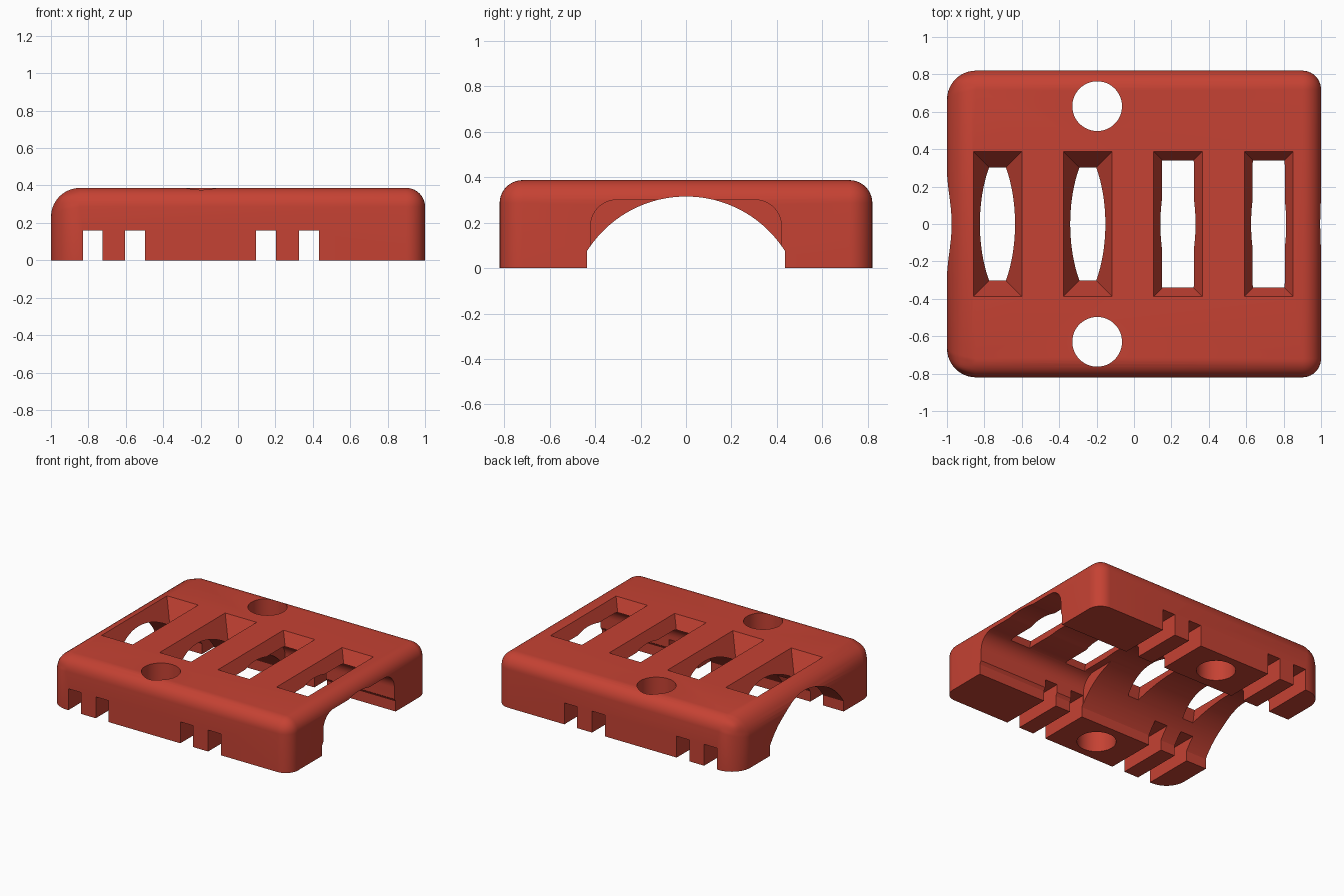
import bpy, math

if "Cube" in bpy.data.objects:
    bpy.data.objects.remove(bpy.data.objects["Cube"])

red = bpy.data.materials.new("brick_red")
red.diffuse_color = (0.56, 0.054, 0.033, 1)
red.use_nodes = True
red.node_tree.nodes["Principled BSDF"].inputs["Base Color"].default_value = red.diffuse_color


def make(name, verts, faces):
    me = bpy.data.meshes.new(name)
    me.from_pydata(verts, [], faces)
    ob = bpy.data.objects.new(name, me)
    bpy.context.collection.objects.link(ob)
    me.materials.append(red)
    return ob


def loft(name, a, b):
    """Closed solid between two matching loops of points."""
    n = len(a)
    faces = [list(range(n))[::-1], list(range(n, 2 * n))]
    faces += [(i, (i + 1) % n, n + (i + 1) % n, n + i) for i in range(n)]
    return make(name, a + b, faces)


def rect(cx, cy, hx, hy, z):
    return [(cx - hx, cy - hy, z), (cx + hx, cy - hy, z),
            (cx + hx, cy + hy, z), (cx - hx, cy + hy, z)]


def along_x(name, profile, x0, x1):
    return loft(name, [(x0, y, z) for y, z in profile],
                [(x1, y, z) for y, z in profile])


def apply(ob, mod):
    bpy.context.view_layer.objects.active = ob
    bpy.ops.object.modifier_apply(modifier=mod.name)


def cut(ob, cutter):
    mod = ob.modifiers.new("cut", 'BOOLEAN')
    mod.operation, mod.solver, mod.object = 'DIFFERENCE', 'EXACT', cutter
    apply(ob, mod)
    bpy.data.objects.remove(cutter)


# Block: larger rounding on the left end, smaller elsewhere, square bottom
TOP = 0.387
block = loft("bearing_cover", rect(0, 0, 1, 0.82, 0), rect(0, 0, 1, 0.82, TOP))
me = block.data
weights = me.attributes.new("bevel_weight_edge", 'FLOAT', 'EDGE')
for e in me.edges:
    p, q = (me.vertices[i].co for i in e.vertices)
    if p.z + q.z > 0.1:
        weights.data[e.index].value = 1.0 if p.x + q.x < -1 else 0.65
bev = block.modifiers.new("rounding", 'BEVEL')
bev.limit_method, bev.width, bev.segments = 'WEIGHT', 0.155, 10
apply(block, bev)

# Round channel along the whole length, straight near the bottom
R, CZ, HALF = 0.515, -0.2, 0.435
end = math.asin(HALF / R)
arc = [(R * math.sin(t), CZ + R * math.cos(t))
       for t in (end - 2 * end * i / 48 for i in range(49))]
cut(block, along_x("round_channel", [(-HALF, -0.1), (HALF, -0.1)] + arc, -1.1, 1.1))

# Wider pocket with rounded shoulders at the right end
r, hw, top = 0.115, 0.42, 0.3
corner = [(hw - r + r * math.cos(a), top - r + r * math.sin(a))
          for a in (math.pi / 2 * i / 10 for i in range(11))]
pocket = [(hw, -0.1)] + corner + [(-y, z) for y, z in corner[::-1]] + [(-hw, -0.1)]
cut(block, along_x("pocket", pocket, 0.095, 1.1))

# Tapered vent slots
for cx in (-0.73, -0.247, 0.235, 0.72):
    def ring(z):
        inset = (TOP - z) * 0.5
        return rect(cx, 0, 0.13 - inset, 0.387 - inset, z)
    cut(block, loft("vent_slot", ring(0.185), ring(TOP + 0.02)))

# Tie notches, in pairs about the screw holes
for cx in (-0.777, -0.55, 0.15, 0.38):
    cut(block, loft("tie_notch", rect(cx, 0, 0.053, 0.9, -0.1),
                    rect(cx, 0, 0.053, 0.9, 0.16)))

# Screw holes
for cy in (-0.63, 0.63):
    def circle(z):
        return [(-0.197 + 0.133 * math.cos(a), cy + 0.133 * math.sin(a), z)
                for a in (math.tau * i / 48 for i in range(48))]
    cut(block, loft("screw_hole", circle(-0.1), circle(0.5)))

bpy.ops.object.select_all(action='DESELECT')
block.select_set(True)
bpy.context.view_layer.objects.active = block
bpy.ops.object.shade_smooth_by_angle(angle=math.radians(25))
